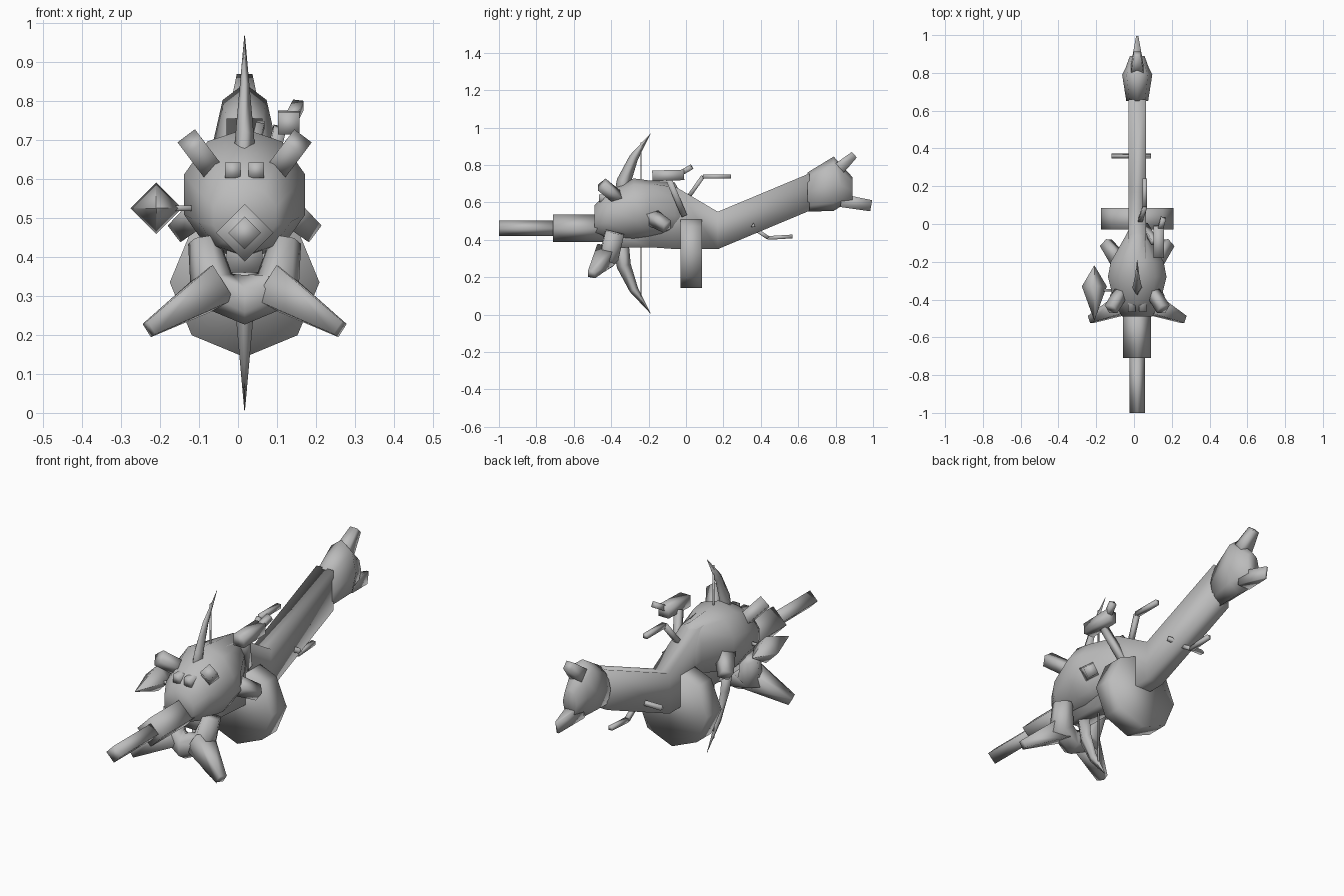
import bpy, bmesh, math
from mathutils import Vector, Matrix

cube = bpy.data.objects.get("Cube")
if cube:
    bpy.data.objects.remove(cube, do_unlink=True)

CENTRE_X = .017
BOW_HEIGHT = .487
BARREL_HEIGHT = .462
CRYSTAL = Vector((-.227, -.35, .525))
AXIS_X, AXIS_Y, AXIS_Z = Matrix.Identity(3)

grey = bpy.data.materials.new("plain_grey")
grey.use_nodes = True
grey.diffuse_color = (.5, .5, .5, 1)
grey.node_tree.nodes["Principled BSDF"].inputs["Base Color"].default_value = grey.diffuse_color


def finish(name, bm, mirror):
    """Turn a bmesh into a smooth object on the centre plane."""
    bmesh.ops.recalc_face_normals(bm, faces=bm.faces)
    mesh = bpy.data.meshes.new(name)
    bm.to_mesh(mesh)
    bm.free()
    mesh.materials.append(grey)
    mesh.shade_smooth()
    part = bpy.data.objects.new(name, mesh)
    bpy.context.collection.objects.link(part)
    part.location.x = CENTRE_X
    if mirror:
        part.modifiers.new("Mirror", 'MIRROR')


def loft(name, points, widths, heights, sides=4, diamond=False,
         axis=None, reference=AXIS_X, mirror=False):
    """Join polygon rings, given by half widths and half heights, along points."""
    points = [Vector(point) for point in points]
    half_step = math.pi / sides
    grow = 1 if diamond else 1 / math.cos(half_step)
    turn = 0 if diamond else half_step
    bm = bmesh.new()
    rings = []
    for i, (point, width, height) in enumerate(zip(points, widths, heights)):
        ahead = points[min(i + 1, len(points) - 1)]
        behind = points[max(i - 1, 0)]
        along = axis or (ahead - behind).normalized()
        across = (reference - along * reference.dot(along)).normalized()
        upward = along.cross(across)
        angles = [turn + 2 * half_step * k for k in range(sides)]
        rings.append([bm.verts.new(point + across * width * grow * math.cos(angle)
                                   + upward * height * grow * math.sin(angle))
                      for angle in angles])
    for ring, following in zip(rings, rings[1:]):
        for k in range(sides):
            bm.faces.new((ring[k - 1], ring[k], following[k], following[k - 1]))
    bm.faces.new(rings[0])
    bm.faces.new(rings[-1])
    finish(name, bm, mirror)


def beam(name, start, end, thick, tip=None, **options):
    """Straight bar, tapering to tip if one is given."""
    sizes = (thick, tip or thick)
    loft(name, (start, end), sizes, sizes, **options)


def spine(stations):
    """Points on the centre plane from rows that begin with y and z."""
    return [(0, row[0], row[1]) for row in stations]


# Bent stock and its swollen butt: y, z, half height
stock = [(-.4, .4, .04), (-.19, .53, .17), (-.05, .515, .165), (.17, .45, .1), (.66, .655, .1)]
loft("stock", spine(stock), [.046] * len(stock), [row[2] for row in stock], axis=AXIS_Y)
butt = [(.65, .655, .105), (.79, .7, .145), (.83, .69, .11), (.89, .665, .07)]
loft("butt", spine(butt), [row[2] * .55 for row in butt], [row[2] for row in butt],
     sides=8, diamond=True, axis=AXIS_Y)
beam("upper_butt_spike", start=(0, .79, .755), end=(0, .9, .855), thick=.038, tip=.02)
loft("lower_butt_spike", [(0, .83, .61), (0, .99, .582)], (.035, .006), (.035, .03))

# Faceted head, blunt in front: y, z, half width, half height
head = [(-.49, .505, .08, .075), (-.42, .53, .12, .12), (-.28, .56, .155, .16),
        (-.2, .56, .14, .15), (-.06, .57, .06, .13), (0, .53, .03, .06)]
loft("head", spine(head), [row[2] for row in head], [row[3] for row in head],
     sides=10, axis=AXIS_Y)

# Diamond-section barrel in two steps
beam("barrel_base", start=(0, -.71, BARREL_HEIGHT), end=(0, -.44, BARREL_HEIGHT),
     thick=.074, diamond=True)
beam("barrel_tip", start=(0, -1, BARREL_HEIGHT), end=(0, -.7, BARREL_HEIGHT),
     thick=.042, diamond=True)

# Eight-sided drum
beam("drum", start=(0, -.03, .335), end=(0, .085, .335), thick=.192, sides=8, diamond=True)

# Vertical bow limbs curving back to their tips, and the string between them
steps = [k / 3 for k in range(4)]
for name, sign in (("upper_bow_limb", 1), ("lower_bow_limb", -1)):
    loft(name,
         [(0, -.35 + .16 * t * t, BOW_HEIGHT + sign * (.1 + .38 * t)) for t in steps],
         [.034 * (1 - t) + .001 for t in steps],
         [.042 * (1 - t * t) + .001 for t in steps], diamond=True)
beam("bow_string", start=(0, -.24, .06), end=(0, -.24, .92), thick=.003)

# Jaw arch and tusks
cheek = [Vector((.105, -.38, .44)), Vector((.085, -.41, .32))]
other_cheek = [point.reflect(AXIS_X) for point in reversed(cheek)]
arch = cheek + [Vector((0, -.44, .29))] + other_cheek
loft("jaw", arch, [.05] * len(arch), [.035, .055, .055, .055, .035],
     sides=6, reference=AXIS_Y)
beam("tusks", start=(.07, -.425, .325), end=(.245, -.505, .215),
     thick=.052, tip=.02, reference=AXIS_Y, mirror=True)

# Horns, brow blocks and side spikes on the head
beam("horns", start=(.07, -.34, .605), end=(.138, -.45, .695), thick=.028,
     reference=Vector((.8, 0, -.6)), mirror=True)
beam("brow_blocks", start=(.03, -.465, .622), end=(.03, -.35, .622), thick=.02, mirror=True)
beam("side_spikes", start=(.1, -.19, .525), end=(.165, -.1, .47),
     thick=.05, tip=.038, diamond=True, mirror=True)

# Floating crystal on a rod that flares at the head
crystal_sizes = (.001, .066, .001)
loft("crystal", [CRYSTAL + AXIS_Y * shift for shift in (-.16, .02, .13)],
     crystal_sizes, crystal_sizes, diamond=True)
beam("crystal_rod", start=CRYSTAL, end=CRYSTAL + AXIS_X * .1,
     thick=.007, reference=AXIS_Z)
beam("crystal_rod_flare", start=CRYSTAL + AXIS_X * .1, end=CRYSTAL + AXIS_X * .14,
     thick=.007, tip=.018, reference=AXIS_Z)

# Sight box with eyepiece and strut
beam("sight_box", start=(.113, -.18, .742), end=(.113, -.01, .747), thick=.028)
beam("sight_eyepiece", start=(.12, -.03, .755), end=(.138, .03, .79), thick=.014)
beam("sight_strut", start=(.09, -.095, .73), end=(.04, -.01, .53), thick=.016)

# Cocking lever, trigger and cross pin
lever_bend = (.04, .09, .738)
beam("lever_arm", start=(.01, 0, .61), end=lever_bend, thick=.011)
beam("lever_handle", start=lever_bend, end=(.04, .24, .738), thick=.011)
trigger_bend = (0, .44, .41)
beam("trigger_root", start=(0, .38, .45), end=trigger_bend, thick=.01)
beam("trigger_blade", start=trigger_bend, end=(0, .57, .418), thick=.01)
beam("cross_pin", start=(-.137, .36, .475), end=(.073, .36, .475), thick=.015,
     sides=3, diamond=True, reference=AXIS_Z)
